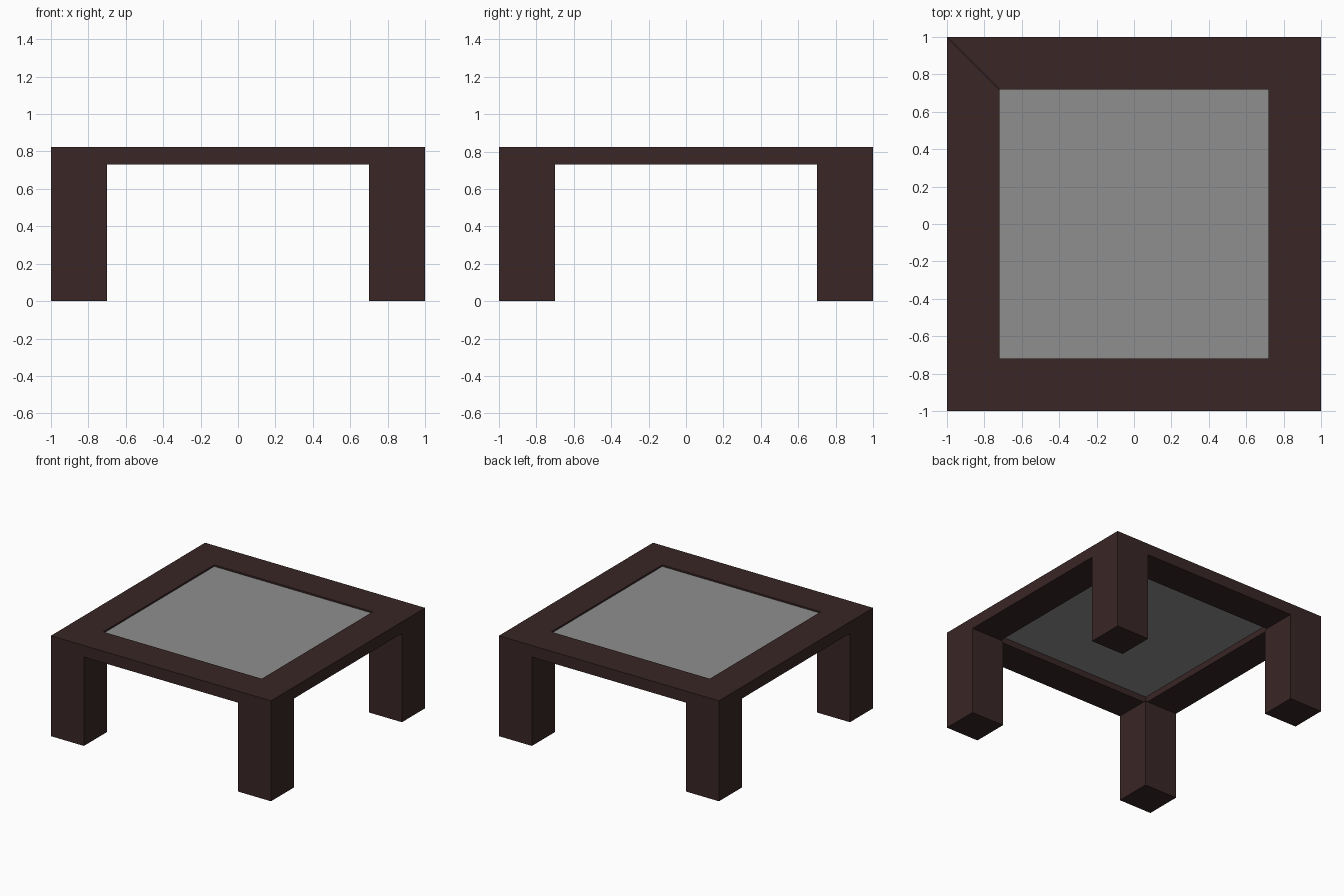
import bpy, bmesh, math
from mathutils import Matrix

if "Cube" in bpy.data.objects:
    bpy.data.objects.remove(bpy.data.objects["Cube"])


def material(name, rgb):
    m = bpy.data.materials.new(name)
    m.diffuse_color = (*rgb, 1.0)
    m.use_nodes = True
    m.node_tree.nodes["Principled BSDF"].inputs["Base Color"].default_value = m.diffuse_color
    return m


wood = material("dark brown wood", (0.041, 0.019, 0.019))
grey = material("grey panel", (0.275, 0.275, 0.275))

OUT, INN = 1.0, 0.72             # outer and inner half widths of the frame
LEG, Z_LEG, Z_TOP = 0.30, 0.73, 0.825


def prism(name, outline, z0, z1, mat, turn=0.0):
    """Extrude a flat outline from z0 to z1, turned about the z axis."""
    bm = bmesh.new()
    face = bm.faces.new([bm.verts.new((x, y, z0)) for x, y in outline])
    ext = bmesh.ops.extrude_face_region(bm, geom=[face])
    top = [g for g in ext["geom"] if isinstance(g, bmesh.types.BMVert)]
    bmesh.ops.translate(bm, verts=top, vec=(0, 0, z1 - z0))
    bmesh.ops.rotate(bm, verts=bm.verts, matrix=Matrix.Rotation(turn, 3, 'Z'))
    bmesh.ops.recalc_face_normals(bm, faces=bm.faces)
    mesh = bpy.data.meshes.new(name)
    bm.to_mesh(mesh)
    bm.free()
    mesh.materials.append(mat)
    obj = bpy.data.objects.new(name, mesh)
    bpy.context.collection.objects.link(obj)
    return obj


# Four mitred frame rails, and a square leg under each corner
rail = [(-OUT, -OUT), (OUT, -OUT), (INN, -INN), (-INN, -INN)]
a, b = -OUT, -OUT + LEG
leg = [(a, a), (b, a), (b, b), (a, b)]
rails = ("front_rail", "right_rail", "back_rail", "left_rail")
legs = ("front_left_leg", "front_right_leg", "back_right_leg", "back_left_leg")
for i in range(4):
    turn = i * math.pi / 2
    prism(rails[i], rail, Z_LEG, Z_TOP, wood, turn)
    prism(legs[i], leg, 0.0, Z_LEG, wood, turn)

# Slightly recessed centre panel
panel = [(-INN, -INN), (INN, -INN), (INN, INN), (-INN, INN)]
prism("centre_panel", panel, 0.78, 0.812, grey)
